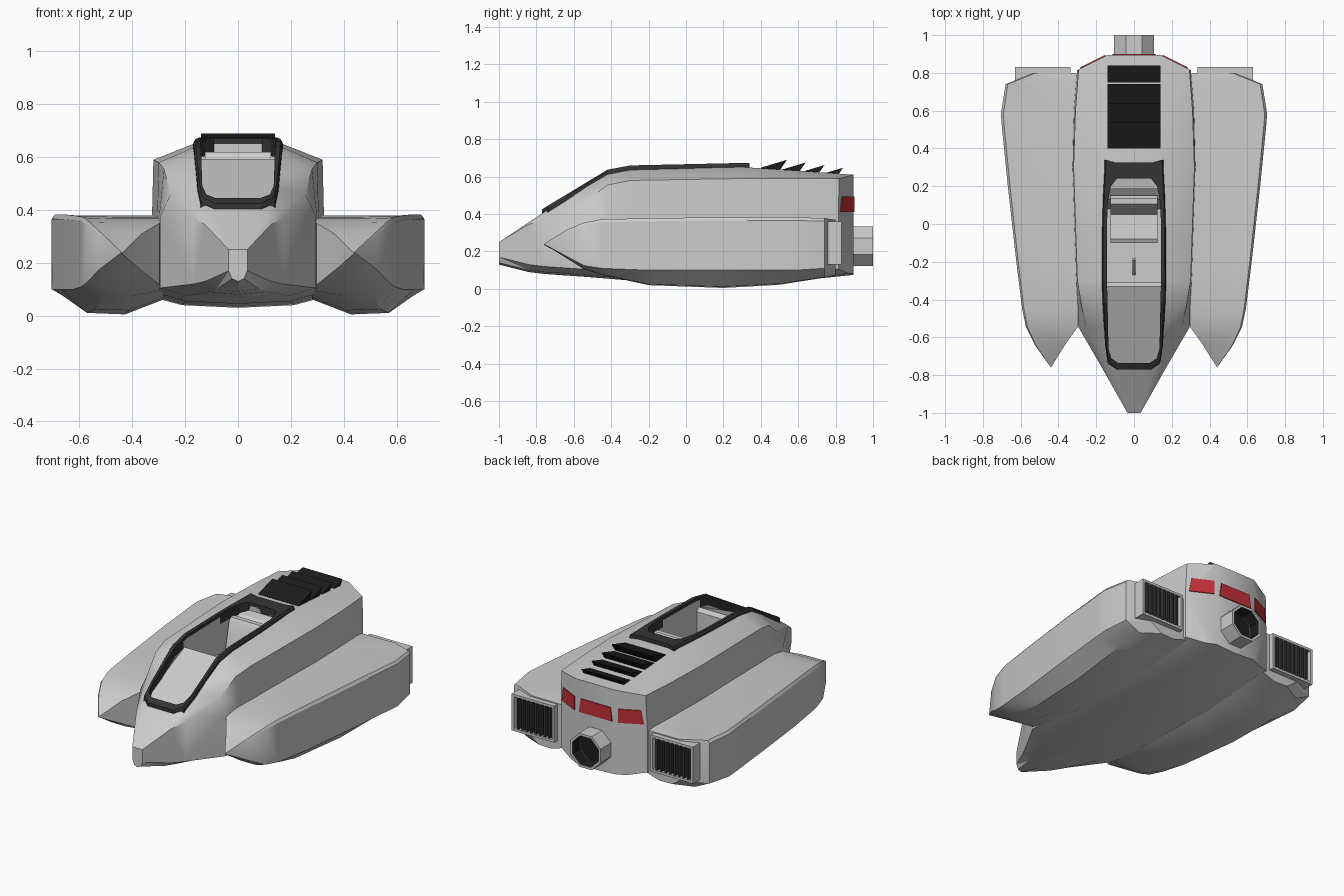
import bpy, bmesh, math
from mathutils import Vector, Matrix

if "Cube" in bpy.data.objects:
    bpy.data.objects.remove(bpy.data.objects["Cube"])


def material(name, c):
    m = bpy.data.materials.new(name)
    m.diffuse_color = (c[0], c[1], c[2], 1)
    m.use_nodes = True
    m.node_tree.nodes["Principled BSDF"].inputs["Base Color"].default_value = m.diffuse_color
    return m


BLACK = material("black", (.012, .012, .012))
DARK = material("dark_trim", (.035, .035, .035))
RED = material("red", (.55, .03, .04))


def finish(name, bm, mat=None, angle=None):
    bmesh.ops.remove_doubles(bm, verts=bm.verts, dist=1e-5)
    bmesh.ops.recalc_face_normals(bm, faces=bm.faces)
    me = bpy.data.meshes.new(name)
    bm.to_mesh(me)
    bm.free()
    ob = bpy.data.objects.new(name, me)
    bpy.context.collection.objects.link(ob)
    if mat:
        me.materials.append(mat)
    if angle:
        smooth(ob, angle)
    return ob


def activate(ob):
    bpy.ops.object.select_all(action='DESELECT')
    ob.select_set(True)
    bpy.context.view_layer.objects.active = ob


def smooth(ob, angle):
    activate(ob)
    bpy.ops.object.shade_smooth_by_angle(angle=math.radians(angle))


def loft(rings, cyclic=False):
    """Skin closed rings of equal length; cap both ends unless cyclic."""
    bm = bmesh.new()
    vs = [[bm.verts.new(p) for p in r] for r in rings]
    n = len(vs[0])
    pairs = list(zip(vs, vs[1:])) + ([(vs[-1], vs[0])] if cyclic else [])
    for a, b in pairs:
        for i in range(n):
            j = (i + 1) % n
            bm.faces.new((a[i], a[j], b[j], b[i]))
    if not cyclic:
        bm.faces.new(vs[0])
        bm.faces.new(vs[-1])
    return bm


def prism_x(profile, hw):
    return loft([[(x, y, z) for y, z in profile] for x in (-hw, hw)])


def box(name, x, y, z, mat=None):
    prof = [(y[0], z[0]), (y[1], z[0]), (y[1], z[1]), (y[0], z[1])]
    return finish(name, loft([[(a, b, c) for b, c in prof] for a in x]), mat)


ROOF = [(-1, .25), (-.76, .41), (-.42, .615), (-.3, .638), (.33, .652), (.9, .61)]


def roof(y):
    for (a, za), (b, zb) in zip(ROOF, ROOF[1:]):
        if y <= b:
            return za + (zb - za) * (y - a) / (b - a)
    return ROOF[-1][1]


# central hull: y, side x, bottom z, waist z, shoulder x, shoulder z, roof edge x
HULL = [(-1, .035, .13, .25, .035, .25, .03),
        (-.84, .125, .09, .345, .11, .355, .08),
        (-.76, .17, .08, .37, .15, .39, .12),
        (-.545, .295, .065, .375, .255, .46, .155),
        (-.42, .298, .055, .38, .28, .555, .16),
        (-.3, .305, .045, .38, .30, .58, .165),
        (.3, .325, .03, .385, .32, .59, .165),
        (.6, .318, .045, .385, .31, .59, .16),
        (.8, .302, .065, .385, .295, .59, .15),
        (.895, .295, .075, .385, .285, .585, .145)]
rings = []
for y, xs, zb, zw, xh, zh, xr in HULL:
    half = [(xs * .65, zb + .01), (xs, zb + .04), (xs, zw), (xh, zh), (xr, roof(y))]
    pts = [(0, zb)] + half + [(0, roof(y))] + [(-x, z) for x, z in reversed(half)]
    rings.append([(x, y, z) for x, z in pts])
bm = loft(rings)
# angled rear corners
for s in (1, -1):
    r = bmesh.ops.bisect_plane(bm, geom=bm.verts[:] + bm.edges[:] + bm.faces[:],
                               plane_co=(s * .14, .895, 0), plane_no=(s * .075, .15, 0),
                               clear_outer=True)
    bmesh.ops.holes_fill(bm, edges=[e for e in bm.edges if e.is_boundary], sides=0)
bmesh.ops.triangulate(bm, faces=bm.faces)
hull = finish("hull", bm)

# cockpit recess: sunk windscreen, open well and rear ledge
cutter = finish("cockpit_cutter", prism_x(
    [(-.74, .40), (-.33, .592), (-.31, .57), (-.31, .36), (.08, .36), (.13, .56),
     (.19, .61), (.24, .62), (.24, .85), (-.74, .85)], .142))
cutter.hide_render = True
mod = hull.modifiers.new("cockpit", 'BOOLEAN')
mod.operation, mod.object, mod.solver = 'DIFFERENCE', cutter, 'EXACT'
activate(hull)
bpy.ops.object.modifier_apply(modifier="cockpit")
bpy.data.objects.remove(cutter)
smooth(hull, 28)

# cockpit rim: (outer x, outer y, inner x, inner y), half loop front to rear
RIM = [(0, -.77, 0, -.735), (.09, -.77, .085, -.735), (.14, -.735, .12, -.712),
       (.153, -.64, .135, -.66), (.166, -.42, .14, -.42), (.17, -.3, .143, -.3),
       (.168, 0, .143, 0), (.163, .16, .138, .12), (.158, .25, .122, .2),
       (.155, .34, .09, .24), (.1, .325, .06, .24), (0, .325, 0, .24)]
loop = RIM + [(-a, b, -c, d) for a, b, c, d in RIM[-2:0:-1]]
rings = []
for ox, oy, ix, iy in loop:
    zo, zi = roof(oy), roof(iy)
    rings.append([(ox, oy, zo - .025), (ox, oy, zo + .012), (ox * .96, oy, zo + .022),
                  (ix, iy, zi + .02), (ix, iy, zi - .045)])
finish("cockpit_rim", loft(rings, cyclic=True), DARK)

# seat and control stick
finish("seat", prism_x([(-.1, .36), (-.1, .43), (-.08, .44), (.05, .42), (.09, .60),
                        (.105, .62), (.135, .62), (.15, .60), (.12, .36)], .125), None, 35)
finish("control_stick", prism_x([(-.27, .36), (-.19, .49), (-.18, .48), (-.25, .36)], .007))

# side pods: y, inner x, outer x, top z, lower edge z, bottom z
POD = [(-.76, .44, .44, .24, .24, .24),
       (-.64, .365, .525, .315, .175, .165),
       (-.545, .297, .572, .355, .125, .105),
       (-.45, .285, .592, .372, .11, .075),
       (-.2, .28, .623, .378, .10, .02),
       (.2, .28, .668, .383, .10, .005),
       (.5, .28, .698, .383, .10, .022),
       (.58, .28, .705, .383, .10, .035),
       (.74, .28, .68, .378, .11, .06),
       (.8, .28, .53, .37, .12, .07)]
for s, side in ((1, "left"), (-1, "right")):
    rings = []
    for y, xi, xo, zt, zl, zb in POD:
        w = xo - xi
        pts = [(xi, zt - .005), (xo - .12 * w, zt - .003), (xo - .03 * w, zt),
               (xo, zt - .06 * (zt - zl)), (xo, zl), (xo - .25 * w, zb + .06 * (zl - zb)),
               (xi + .38 * w, zb), (xi, zb + .6 * (zl - zb))]
        rings.append([(s * x, y, z) for x, z in pts])
    finish(side + "_pod", loft(rings), None, 28)

    # rear vent: open frame, dark backing and upright slats
    x0, x1, z0, z1, t = .335, .63, .13, .36, .015
    xs = lambda a, b: (s * a, s * b)
    box(side + "_vent_body", xs(x0, x1), (.75, .79), (z0, z1))
    for n, (a, b, c, d) in enumerate([(x0, x1, z0, z0 + t), (x0, x1, z1 - t, z1),
                                      (x0, x0 + t, z0, z1), (x1 - t, x1, z0, z1)]):
        box(f"{side}_vent_frame_{n}", xs(a, b), (.79, .832), (c, d))
    box(side + "_vent_backing", xs(x0 + t, x1 - t), (.785, .795), (z0 + t, z1 - t), BLACK)
    for n in range(8):
        x = x0 + t + .018 + n * .031
        box(f"{side}_vent_slat_{n}", xs(x, x + .013), (.79, .827), (z0 + t, z1 - t), DARK)

# overlapping roof louvres
for n in range(4):
    y, z = .40 + n * .1, .69 - n * .014
    finish(f"louvre_{n}", prism_x([(y, z - .042), (y + .14, z), (y + .105, z - .05),
                                   (y + .02, z - .07)], .14), BLACK)

# octagonal exhaust with dark recess
def octagon(r, y):
    return [(r * math.cos(a), y, .228 + r * math.sin(a))
            for a in (math.pi / 8 + i * math.pi / 4 for i in range(8))]


finish("exhaust", loft([octagon(.114, .86), octagon(.114, 1), octagon(.098, 1),
                        octagon(.09, .92)]))
finish("exhaust_core", loft([octagon(.097, .998), octagon(.091, .925),
                             octagon(.088, .924)][1:]), BLACK)
bm = bmesh.new()
inner = [[bm.verts.new(p) for p in octagon(r, y)] for r, y in ((.097, .999), (.088, .93))]
for i in range(8):
    j = (i + 1) % 8
    bm.faces.new((inner[0][i], inner[0][j], inner[1][j], inner[1][i]))
finish("exhaust_lining", bm, BLACK)

# tail lights: centre plate and two angled plates
def tail_light(name, a, b, inset):
    a, b = Vector((*a, 0)), Vector((*b, 0))
    d = (b - a).normalized()
    out = Vector((-d.y, d.x, 0)) if d.x > 0 else Vector((d.y, -d.x, 0))
    up = Vector((0, 0, 1))
    quad = [a + up * .41, b + up * .41, b - d * inset[1] + up * .495, a + d * inset[0] + up * .495]
    finish(name, loft([[p + out * k for p in quad] for k in (-.01, .006)]), RED)


tail_light("centre_tail_light", (-.115, .895), (.115, .895), (.012, .012))
tail_light("left_tail_light", (.15, .89), (.282, .824), (0, .015))
tail_light("right_tail_light", (-.15, .89), (-.282, .824), (0, .015))
